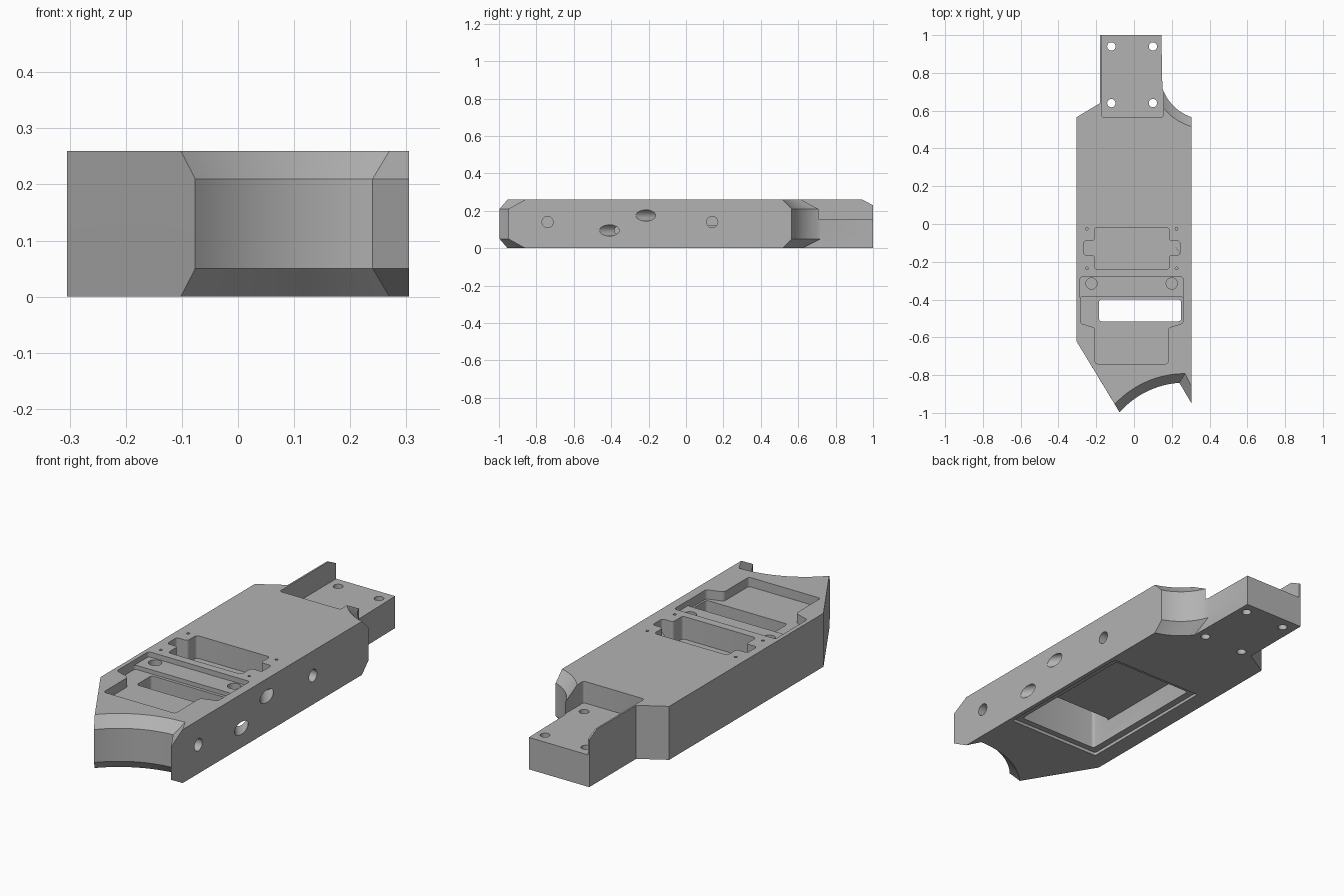
import bpy, bmesh, math
from mathutils import Vector

if "Cube" in bpy.data.objects:
    bpy.data.objects.remove(bpy.data.objects["Cube"])

HEIGHT = 0.26
metal = bpy.data.materials.new("plain_grey_metal")
metal.use_nodes = True
metal.diffuse_color = (0.45, 0.45, 0.45, 1)
metal.node_tree.nodes["Principled BSDF"].inputs["Base Color"].default_value = metal.diffuse_color


def make_object(name, bm):
    bmesh.ops.recalc_face_normals(bm, faces=bm.faces)
    mesh = bpy.data.meshes.new(name)
    bm.to_mesh(mesh)
    bm.free()
    mesh.materials.append(metal)
    obj = bpy.data.objects.new(name, mesh)
    bpy.context.collection.objects.link(obj)
    return obj


def loft(name, rings, corner=0):
    """Closed solid through (outline, z) rings, with optional rounded upright edges."""
    bm = bmesh.new()
    levels = [[bm.verts.new((x, y, z)) for x, y in pts] for pts, z in rings]
    n = len(levels[0])
    for low, high in zip(levels, levels[1:]):
        for i in range(n):
            j = (i + 1) % n
            bm.faces.new((low[i], low[j], high[j], high[i]))
    bm.faces.new(levels[0][::-1])
    bm.faces.new(levels[-1])
    if corner:
        upright = [e for e in bm.edges if abs(e.verts[0].co.z - e.verts[1].co.z) > 1e-5]
        bmesh.ops.bevel(bm, geom=upright, offset=corner, segments=4, profile=0.5, affect='EDGES')
    return make_object(name, bm)


def prism(name, pts, z0, z1, corner=0):
    return loft(name, [(pts, z0), (pts, z1)], corner)


def rect(x0, x1, y0, y1):
    return [(x0, y0), (x1, y0), (x1, y1), (x0, y1)]


def drill(name, start, direction, length, radius):
    """Round cutter from start along direction."""
    d = Vector(direction).normalized()
    bm = bmesh.new()
    bmesh.ops.create_cone(bm, cap_ends=True, segments=24, radius1=radius, radius2=radius, depth=length)
    bm.transform(d.to_track_quat('Z', 'Y').to_matrix().to_4x4())
    bmesh.ops.translate(bm, verts=bm.verts, vec=Vector(start) + d * length / 2)
    return make_object(name, bm)


def arc(cx, cy, r, start, end, steps):
    """Arc about a centre between the directions of two points."""
    a = math.atan2(start[1] - cy, start[0] - cx)
    b = math.atan2(end[1] - cy, end[0] - cx)
    b = a + (b - a + math.pi) % math.tau - math.pi
    return [(cx + r * math.cos(a + (b - a) * i / steps),
             cy + r * math.sin(a + (b - a) * i / steps)) for i in range(steps + 1)]


def outline(bevelled):
    """Plate outline; the two concave cuts widen at the top and bottom faces."""
    if bevelled:
        front = arc(0.27, -1.30, 0.508, (-0.10, -0.956), (0.27, -0.79), 16)
        side = arc(0.385, 0.80, 0.295, (0.305, 0.516), (0.15, 0.622), 14)
        tip = (0.305, -0.86)
    else:
        front = arc(0.27, -1.30, 0.46, (-0.073, -1.0), (0.24, -0.84), 16)
        side = arc(0.385, 0.80, 0.248, (0.305, 0.565), (0.15, 0.72), 14)
        tip = (0.305, -0.95)
    return [(-0.305, -0.62)] + front + [tip] + side + [
        (0.145, 1.0), (-0.18, 1.0), (-0.18, 0.64), (-0.305, 0.565)]


# Main plate
wide, narrow = outline(True), outline(False)
body = loft("main_plate", [(wide, 0), (narrow, 0.05), (narrow, 0.21), (wide, HEIGHT)])

cutters = []
TOP = HEIGHT + 0.05

# Lowered rear tongue and the clipped end of its thin rail
cutters.append(prism("tongue_step", rect(-0.172, 0.155, 0.565, 1.1), 0.155, TOP, 0.012))
cutters.append(loft("rail_clip", [(rect(-0.25, -0.1, 1.0, 1.1), 0.23),
                                  (rect(-0.25, -0.1, 0.94, 1.1), 0.261),
                                  (rect(-0.25, -0.1, 0.94, 1.1), TOP)]))

# Stepped recess near the front
cutters.append(prism("recess_shelf", rect(-0.285, 0.26, -0.40, -0.28), 0.235, TOP, 0.012))
half = [(0.272, -0.385), (0.272, -0.525), (0.193, -0.55), (0.193, -0.74)]
tee = [(x - 0.0125, y) for x, y in half] + [(-x - 0.0125, y) for x, y in reversed(half)]
cutters.append(prism("front_recess", tee, 0.215, TOP, 0.012))

# Deep upper pocket with a tab at each end
tabbed = [(0.1975, -0.02), (0.1975, -0.09), (0.255, -0.09),
          (0.255, -0.165), (0.1975, -0.165), (0.1975, -0.24)]
cross = [(x - 0.0115, y) for x, y in tabbed] + [(-x - 0.0115, y) for x, y in reversed(tabbed)]
cutters.append(prism("upper_pocket", cross, 0.15, TOP, 0.014))

# Underside lip, cavity and the slot joining it to the front recess
cutters.append(prism("underside_lip", rect(-0.22, 0.285, -0.545, 0.20), -0.05, 0.015, 0.01))
cutters.append(prism("underside_cavity", rect(-0.185, 0.25, -0.515, 0.17), -0.05, 0.12, 0.014))
cutters.append(prism("through_slot", rect(-0.185, 0.25, -0.515, -0.40), 0.05, 0.24, 0.014))

# Upright holes
for x in (-0.12, 0.10):
    for y in (0.64, 0.94):
        cutters.append(drill("tongue_hole", (x, y, -0.1), (0, 0, 1), 0.5, 0.022))
for x in (-0.225, 0.20):
    cutters.append(drill("shelf_bore", (x, -0.315, TOP), (0, 0, -1), TOP - 0.14, 0.03))
for x in (-0.25, 0.225):
    for y in (-0.025, -0.235):
        cutters.append(drill("screw_hole", (x, y, TOP), (0, 0, -1), 0.1, 0.007))

# Straight and slanted holes in the left side
for y in (-0.74, 0.14):
    cutters.append(drill("side_hole", (0.40, y, 0.14), (-1, 0, 0), 0.17, 0.03))
slant = Vector((-0.57, 0.82, 0))
for y, z in ((-0.41, 0.095), (-0.215, 0.175)):
    start = Vector((0.305, y, z)) - slant * 0.15
    cutters.append(drill("slanted_hole", start, slant, 0.28, 0.03))

# Cut everything out of the plate
bpy.ops.object.select_all(action='DESELECT')
bpy.context.view_layer.objects.active = body
body.select_set(True)
for cutter in cutters:
    cutter.hide_render = True
    mod = body.modifiers.new(cutter.name, 'BOOLEAN')
    mod.operation = 'DIFFERENCE'
    mod.solver = 'EXACT'
    mod.object = cutter
    bpy.ops.object.modifier_apply(modifier=mod.name)
    bpy.data.objects.remove(cutter)
bpy.ops.object.shade_smooth_by_angle(angle=math.radians(25))
